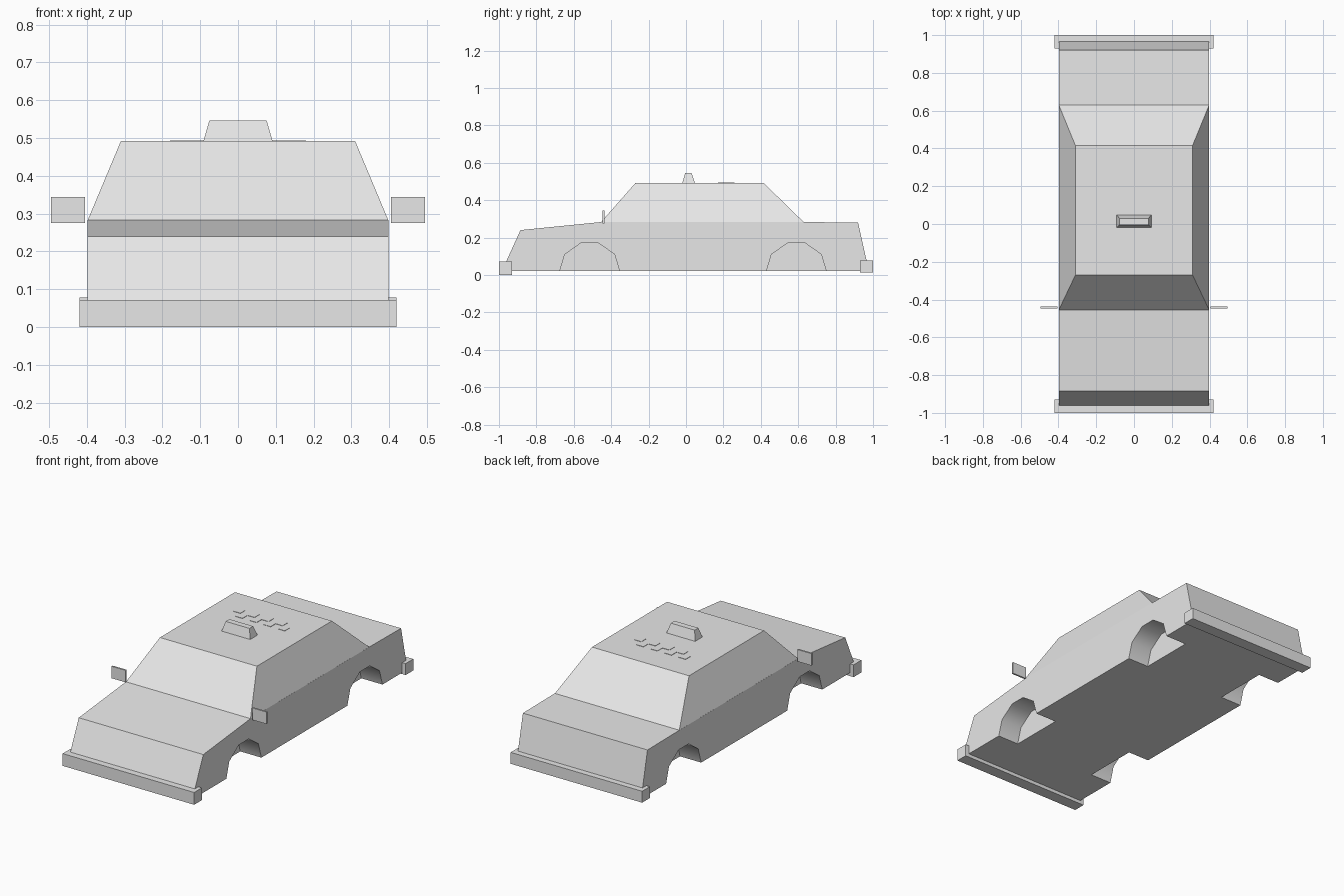
import bpy
import bmesh

if "Cube" in bpy.data.objects:
    bpy.data.objects.remove(bpy.data.objects["Cube"], do_unlink=True)

grey = bpy.data.materials.new("plain_grey")
grey.use_nodes = True
grey.diffuse_color = (0.8, 0.8, 0.8, 1)
grey.node_tree.nodes["Principled BSDF"].inputs["Base Color"].default_value = (0.8, 0.8, 0.8, 1)


def make(name, bm):
    bmesh.ops.recalc_face_normals(bm, faces=bm.faces[:])
    mesh = bpy.data.meshes.new(name)
    bm.to_mesh(mesh)
    bm.free()
    mesh.materials.append(grey)
    obj = bpy.data.objects.new(name, mesh)
    bpy.context.collection.objects.link(obj)
    return obj


def extrude_profile(name, points, x0, x1):
    """Extrude a (y, z) outline along x."""
    bm = bmesh.new()
    face = bm.faces.new([bm.verts.new((x0, y, z)) for y, z in points])
    moved = bmesh.ops.extrude_face_region(bm, geom=[face])["geom"]
    verts = [v for v in moved if isinstance(v, bmesh.types.BMVert)]
    bmesh.ops.translate(bm, verts=verts, vec=(x1 - x0, 0, 0))
    return make(name, bm)


def block(name, bottom, top, z0, z1):
    """Box or frustum; bottom and top are (x0, x1, y0, y1)."""
    bm = bmesh.new()
    rings = []
    for (x0, x1, y0, y1), z in ((bottom, z0), (top, z1)):
        rings.append([bm.verts.new((x, y, z)) for x, y in
                      ((x0, y0), (x1, y0), (x1, y1), (x0, y1))])
    low, high = rings
    bm.faces.new(low[::-1])
    bm.faces.new(high)
    for i in range(4):
        j = (i + 1) % 4
        bm.faces.new((low[i], low[j], high[j], high[i]))
    return make(name, bm)


# Lower body
HALF = 0.398
body = extrude_profile("body", [
    (-0.985, 0.02), (-0.885, 0.24), (-0.455, 0.283), (0.63, 0.283),
    (0.92, 0.28), (0.978, 0.02)], -HALF, HALF)

# Wheel arches, closed on the inside
ARCH = [(0.16, -0.05), (0.16, 0.02), (0.133, 0.11), (0.045, 0.172)]
cutters = []
for centre in (-0.515, 0.59):
    outline = ([(centre - y, z) for y, z in ARCH]
               + [(centre + y, z) for y, z in reversed(ARCH)])
    for side in (-1, 1):
        cutter = extrude_profile("arch_cutter", outline, side * 0.263, side * 0.5)
        cutter.hide_render = True
        cut = body.modifiers.new("arch", 'BOOLEAN')
        cut.operation = 'DIFFERENCE'
        cut.solver = 'EXACT'
        cut.object = cutter
        cutters.append(cutter)
bpy.context.view_layer.update()
cut_mesh = bpy.data.meshes.new_from_object(
    body.evaluated_get(bpy.context.evaluated_depsgraph_get()))
body.modifiers.clear()
body.data = cut_mesh
for cutter in cutters:
    bpy.data.objects.remove(cutter, do_unlink=True)

# Smooth only the curved arch surfaces
bm = bmesh.new()
bm.from_mesh(body.data)
for f in bm.faces:
    zs = [v.co.z for v in f.verts]
    f.smooth = max(zs) < 0.2 and max(zs) > 0.03 and abs(f.normal.x) < 0.1
for e in bm.edges:
    e.smooth = all(f.smooth for f in e.link_faces)
bm.to_mesh(body.data)
bm.free()

# Cabin
block("cabin", (-HALF, HALF, -0.455, 0.63), (-0.31, 0.31, -0.27, 0.415), 0.282, 0.492)

# Bumpers
front = (-0.42, 0.42, -1.0, -0.93)
rear = (-0.42, 0.42, 0.93, 1.0)
block("front_bumper", front, front, 0.0, 0.071)
block("rear_bumper", rear, rear, 0.012, 0.078)

# Wing mirrors
for name, x0, x1 in (("left_mirror", 0.405, 0.495), ("right_mirror", -0.495, -0.405)):
    plate = (x0, x1, -0.447, -0.437)
    block(name, plate, plate, 0.275, 0.344)

# Roof sign
block("roof_sign", (-0.092, 0.092, -0.02, 0.048), (-0.076, 0.076, -0.004, 0.03), 0.49, 0.546)

# Checkered roof plates
CELL = 0.045
for col in range(8):
    x = (col - 4) * CELL
    y = 0.215 if col % 2 == 0 else 0.215 - CELL
    cell = (x, x + CELL, y, y + CELL)
    block("roof_check", cell, cell, 0.49, 0.494)
